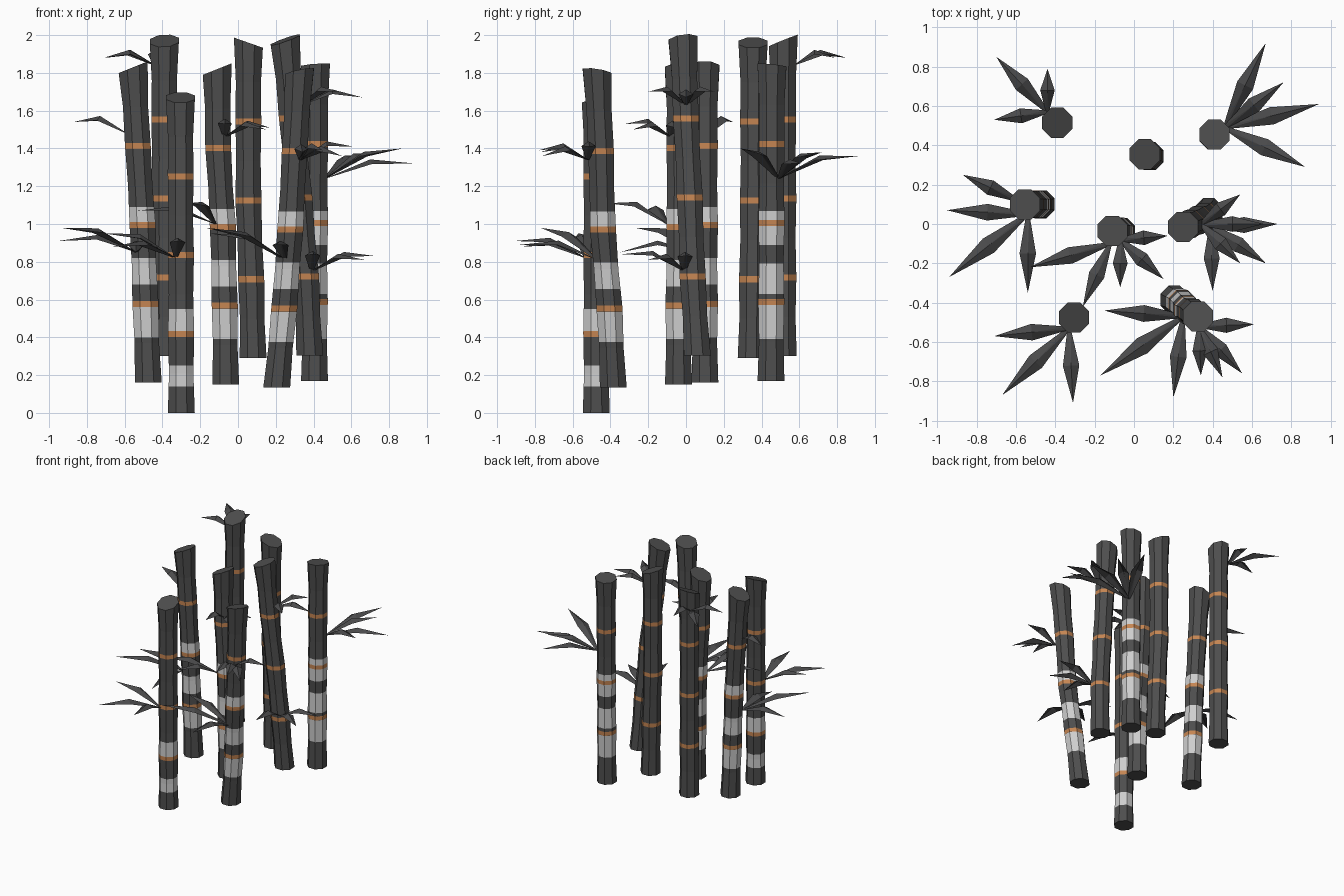
import bpy, bmesh, math
from mathutils import Vector

if "Cube" in bpy.data.objects:
    bpy.data.objects.remove(bpy.data.objects["Cube"])


def material(name, rgb):
    m = bpy.data.materials.new(name)
    m.diffuse_color = (*rgb, 1)
    m.use_nodes = True
    m.node_tree.nodes["Principled BSDF"].inputs["Base Color"].default_value = m.diffuse_color
    return m


BARK = material("charcoal_bark", (0.075, 0.075, 0.075))
ORANGE = material("orange_band", (0.56, 0.235, 0.085))
WHITE = material("pale_patch", (0.62, 0.62, 0.62))
CUT = material("cut_wood", (0.50, 0.50, 0.37))
LEAF = material("leaf_grey", (0.068, 0.068, 0.070))


def finish(bm, name, mats):
    me = bpy.data.meshes.new(name)
    bm.to_mesh(me)
    bm.free()
    for m in mats:
        me.materials.append(m)
    ob = bpy.data.objects.new(name, me)
    bpy.context.collection.objects.link(ob)


LENGTH = 1.67
NODES = [LENGTH * k / 4 for k in (1, 2, 3)]
PATCHED = [(0.24, 0.40), (0.52, 0.66), (0.84, 0.93)]


def lerp_table(vals, t):
    """Piecewise linear lookup over equally spaced values, t in 0..1."""
    f = min(max(t, 0), 1) * (len(vals) - 1)
    i = min(int(f), len(vals) - 2)
    return vals[i] + (vals[i + 1] - vals[i]) * (f - i)


RADII = [0.077, 0.070, 0.075, 0.070, 0.075, 0.070, 0.074, 0.072, 0.083]


def stalk(name, base_z, path, slope, patches):
    """Eight-sided stem following path, with bands, patches and a slanted cut top."""
    pts = [Vector(p) for p in path]
    cuts = {0, LENGTH}
    cuts |= {LENGTH * k / 8 for k in (1, 3, 5, 7)}
    for n in NODES:
        cuts |= {n - 0.016, n + 0.016}
    for a, b in patches:
        cuts |= {a, b}
    levels = sorted(cuts)
    bm = bmesh.new()
    rings = []
    for s in levels:
        t = s / LENGTH
        c = lerp_table(pts, t)
        r = lerp_table(RADII, t)
        k = max(0, (t - 0.87) / 0.13)      # slant only the last section
        ring = []
        for i in range(8):
            a = math.tau * (i + 0.5) / 8
            dx, dy = r * math.cos(a), r * math.sin(a)
            dz = k * (slope[0] * dx + slope[1] * dy)
            ring.append(bm.verts.new((c.x + dx, c.y + dy, base_z + s + dz)))
        rings.append(ring)
    for j in range(len(levels) - 1):
        mid = (levels[j] + levels[j + 1]) / 2
        idx = 0
        if any(a < mid < b for a, b in patches):
            idx = 2
        if any(abs(mid - n) < 0.016 for n in NODES):
            idx = 1
        for i in range(8):
            n = (i + 1) % 8
            f = bm.faces.new((rings[j][i], rings[j][n], rings[j + 1][n], rings[j + 1][i]))
            f.material_index = idx
    bm.faces.new(rings[0][::-1])
    # cut top: pale rim around a dark core
    top = bm.faces.new(rings[-1])
    rim = bmesh.ops.inset_region(bm, faces=[top], thickness=0.033)
    for f in rim["faces"]:
        f.material_index = 3
    top.material_index = 0
    finish(bm, name, [BARK, ORANGE, WHITE, CUT])


def leaves(name, root, tips):
    """Cluster of folded, pointed blades that arch from root to each tip."""
    bm = bmesh.new()
    a = Vector(root)
    for tip in tips:
        b = Vector(tip)
        d = b - a
        side = Vector((-d.y, d.x, 0)).normalized()
        w = 0.03 + 0.03 * d.length
        mid = a + d * 0.5 + Vector((0, 0, 0.05))
        low = Vector((0, 0, -0.012))
        base = [bm.verts.new(a + side * k) for k in (-0.008, 0.008)]
        l = bm.verts.new(mid - side * w + low)
        r = bm.verts.new(mid + side * w + low)
        m = bm.verts.new(mid + Vector((0, 0, 0.012)))
        e = bm.verts.new(b)
        bm.faces.new((base[0], m, l))
        bm.faces.new((base[0], base[1], m))
        bm.faces.new((base[1], r, m))
        bm.faces.new((l, m, e))
        bm.faces.new((m, r, e))
    finish(bm, name, [LEAF])


# stems: base height, axis at each quarter, slope of the cut top, pale patches
stalk("stalk_front_left", 0.0, [(-0.30, -0.475, 0), (-0.305, -0.475, 0)],
      (0, 0.35), [(0.14, 0.25), (0.43, 0.55)])
stalk("stalk_back_left", 0.30, [(-0.39, 0.515, 0), (-0.39, 0.515, 0)], (0.05, 0.4), [])
stalk("stalk_back_middle", 0.29, [(0.08, 0.345, 0), (0.07, 0.35, 0), (0.055, 0.355, 0),
      (0.055, 0.355, 0), (0.055, 0.355, 0)], (-0.35, 0), [])
stalk("stalk_back_right", 0.17, [(0.405, 0.45, 0), (0.41, 0.455, 0)],
      (0.07, -0.1), [(0.22, 0.40), (0.46, 0.62), (0.72, 0.90)])
stalk("stalk_left", 0.16, [(-0.475, 0.10, 0), (-0.49, 0.10, 0), (-0.505, 0.10, 0),
      (-0.53, 0.10, 0), (-0.555, 0.10, 0)], (0.4, 0), PATCHED)
stalk("stalk_middle", 0.15, [(-0.065, -0.04, 0), (-0.07, -0.04, 0), (-0.08, -0.035, 0),
      (-0.105, -0.035, 0), (-0.11, -0.035, 0)], (0.4, 0), PATCHED)
stalk("stalk_front_right", 0.135, [(0.205, -0.385, 0), (0.245, -0.405, 0), (0.277, -0.44, 0),
      (0.30, -0.45, 0), (0.325, -0.47, 0)], (0.2, -0.15), PATCHED)
stalk("stalk_right", 0.305, [(0.38, 0.06, 0), (0.36, 0.035, 0), (0.325, 0.02, 0),
      (0.285, 0.0, 0), (0.25, -0.015, 0)], (0.35, 0.12), [])

# leaf clusters
leaves("leaves_back_left", (-0.44, 0.57, 1.84),
       [(-0.70, 0.85, 1.88), (-0.71, 0.53, 1.88), (-0.44, 0.79, 1.88)])
leaves("leaves_back_right", (0.46, 0.49, 1.24),
       [(0.67, 0.92, 1.36), (0.76, 0.72, 1.38), (0.94, 0.61, 1.32), (0.87, 0.29, 1.40)])
leaves("leaves_right_upper", (0.34, 0.0, 1.63),
       [(0.54, 0.15, 1.70), (0.66, 0.0, 1.67), (0.54, -0.20, 1.70)])
leaves("leaves_right_lower", (0.39, -0.01, 0.75),
       [(0.73, 0.0, 0.83), (0.67, -0.20, 0.81), (0.40, -0.34, 0.84)])
leaves("leaves_left_upper", (-0.59, 0.12, 1.48), [(-0.87, 0.25, 1.54)])
leaves("leaves_left_lower", (-0.54, 0.05, 0.85),
       [(-0.95, 0.07, 0.91), (-0.94, -0.27, 0.98), (-0.54, -0.35, 0.85)])
leaves("leaves_middle_upper", (-0.07, -0.08, 1.46),
       [(0.17, -0.06, 1.51), (0.15, -0.28, 1.50), (-0.07, -0.32, 1.53)])
leaves("leaves_middle_lower", (-0.12, -0.10, 1.00),
       [(-0.53, -0.22, 1.07), (-0.26, -0.42, 1.11)])
leaves("leaves_front_left", (-0.33, -0.53, 0.82),
       [(-0.71, -0.57, 0.95), (-0.67, -0.87, 0.88), (-0.31, -0.91, 0.91)])
leaves("leaves_front_right_lower", (0.25, -0.47, 0.81),
       [(-0.15, -0.44, 0.95), (-0.17, -0.77, 0.98), (0.20, -0.88, 0.89)])
leaves("leaves_front_right_upper", (0.33, -0.52, 1.34),
       [(0.34, -0.77, 1.38), (0.45, -0.78, 1.39), (0.55, -0.76, 1.36), (0.61, -0.51, 1.41)])
